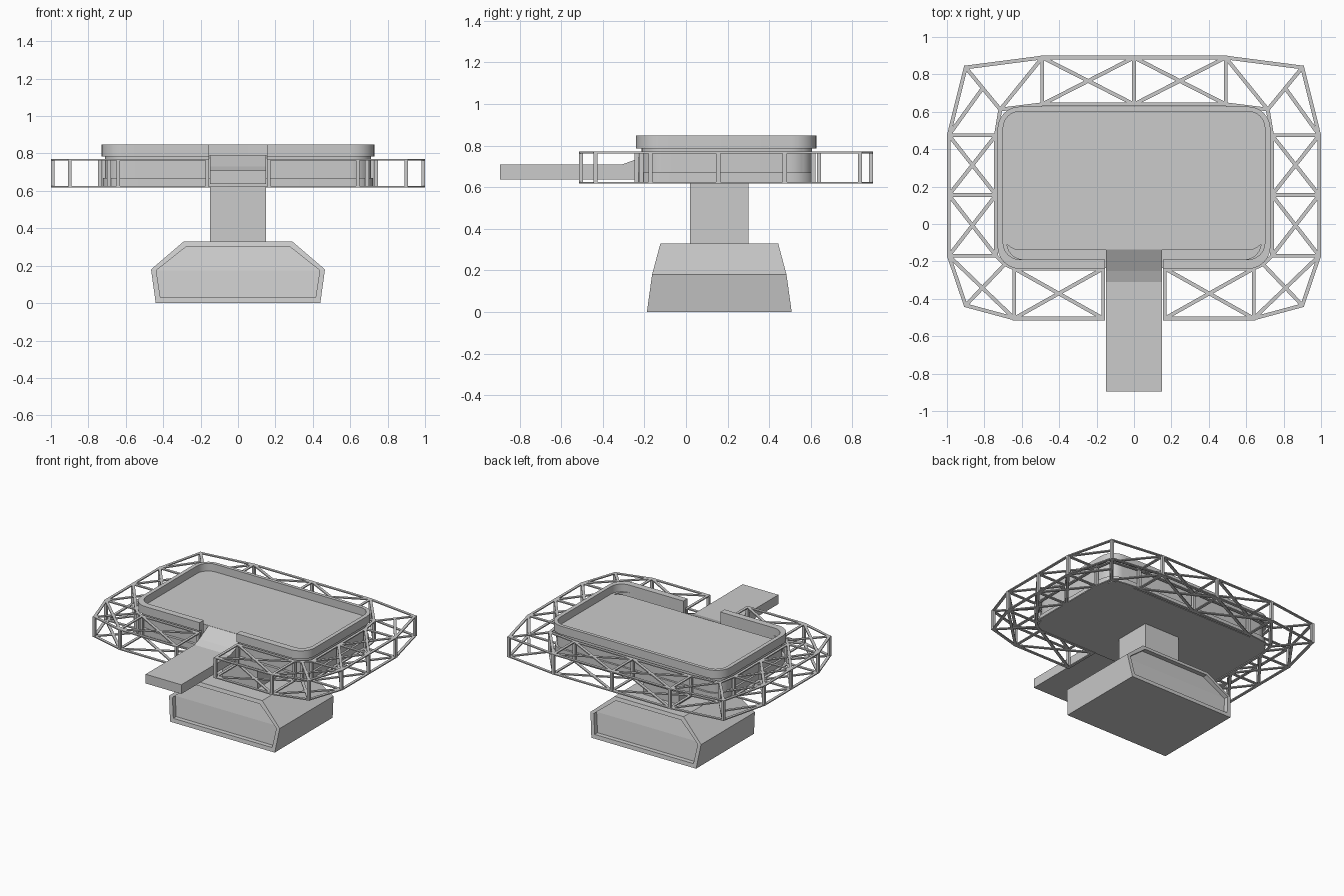
import bpy, bmesh, math
from mathutils import Vector, Matrix

if "Cube" in bpy.data.objects:
    bpy.data.objects.remove(bpy.data.objects["Cube"])


def finish(bm, name, smooth=False):
    bmesh.ops.recalc_face_normals(bm, faces=bm.faces)
    me = bpy.data.meshes.new(name)
    bm.to_mesh(me)
    bm.free()
    ob = bpy.data.objects.new(name, me)
    bpy.context.collection.objects.link(ob)
    if smooth:
        bpy.context.view_layer.objects.active = ob
        ob.select_set(True)
        bpy.ops.object.shade_smooth_by_angle(angle=math.radians(30))
        ob.select_set(False)
    return ob


def box(bm, lo, hi):
    lo, hi = Vector(lo), Vector(hi)
    m = Matrix.Translation((lo + hi) / 2) @ Matrix.Diagonal((*(hi - lo), 1))
    bmesh.ops.create_cube(bm, size=1, matrix=m)


def beam(bm, a, b, w, h):
    """Flat strip between two plan points, a and b at equal height."""
    a, b = Vector(a), Vector(b)
    d = b - a
    m = (Matrix.Translation((a + b) / 2) @ Matrix.Rotation(math.atan2(d.y, d.x), 4, 'Z')
         @ Matrix.Diagonal((d.length, w, h, 1)))
    bmesh.ops.create_cube(bm, size=1, matrix=m)


def outline(hx, y0, y1, r, gap=None, n=6):
    """Rounded rectangle, counter-clockwise from the front middle, optionally open there."""
    pts = [(gap, y0)] if gap else []
    for cx, cy, a0 in ((hx - r, y0 + r, -90), (hx - r, y1 - r, 0),
                       (r - hx, y1 - r, 90), (r - hx, y0 + r, 180)):
        for i in range(n + 1):
            a = math.radians(a0 + 90 * i / n)
            pts.append((cx + r * math.cos(a), cy + r * math.sin(a)))
    return pts + ([(-gap, y0)] if gap else [])


def slab(name, pts, z0, z1):
    bm = bmesh.new()
    f = bm.faces.new([bm.verts.new((x, y, z0)) for x, y in pts])
    r = bmesh.ops.extrude_face_region(bm, geom=[f])
    bm.faces.new([bm.verts.new((x, y, z0)) for x, y in pts]) if f not in bm.faces else None
    bmesh.ops.translate(bm, vec=(0, 0, z1 - z0),
                        verts=[v for v in r['geom'] if isinstance(v, bmesh.types.BMVert)])
    bmesh.ops.remove_doubles(bm, verts=bm.verts, dist=1e-5)
    return finish(bm, name, True)


def open_wall(name, outer, inner, z0, z1):
    bm = bmesh.new()
    rows = [[bm.verts.new((*p, z)) for p in pts]
            for pts, z in ((outer, z0), (outer, z1), (inner, z1), (inner, z0))]
    for k in range(4):
        a, b = rows[k], rows[(k + 1) % 4]
        for i in range(len(a) - 1):
            bm.faces.new((a[i], a[i + 1], b[i + 1], b[i]))
    for i in (0, -1):
        bm.faces.new([r[i] for r in rows])
    return finish(bm, name, True)


# Base block: six-sided profile, tapering in depth, with recessed end panels
prof = [(-.44, 0), (.44, 0), (.465, .18), (.29, .33), (-.29, .33), (-.465, .18)]
panel = [(-.415, .03), (.415, .03), (.437, .175), (.275, .303), (-.275, .303), (-.437, .175)]


def half_depth(z):
    return .348 - z * .139 if z < .18 else .323 - (z - .18) * .267


bm = bmesh.new()
ends = []
for s in (-1, 1):
    rings = [[bm.verts.new((x, .16 + s * (half_depth(z) - d), z)) for x, z in p]
             for p, d in ((prof, 0), (panel, 0), (panel, .035))]
    for a, b in zip(rings, rings[1:]):
        for i in range(6):
            j = (i + 1) % 6
            bm.faces.new((a[i], a[j], b[j], b[i]))
    for q in ((0, 1, 2, 5), (5, 2, 3, 4)):
        bm.faces.new([rings[2][i] for i in q])
    ends.append(rings[0])
for i in range(6):
    j = (i + 1) % 6
    bm.faces.new((ends[0][i], ends[0][j], ends[1][j], ends[1][i]))
finish(bm, "base_block")

# Column
bm = bmesh.new()
box(bm, (-.15, .02, .32), (.15, .3, .63))
finish(bm, "column")

# Platform: bottom plate, recessed wall, deck and raised rim with front opening
slab("bottom_plate", outline(.725, -.235, .62, .12), .62, .67)
open_wall("recessed_wall", outline(.71, -.215, .605, .11, .155),
          outline(.68, -.19, .58, .09, .155), .67, .79)
slab("deck", outline(.70, -.14, .605, .09), .67, .79)
open_wall("deck_rim", outline(.73, -.24, .628, .12, .155),
          outline(.70, -.19, .602, .09, .155), .785, .848)

# Access ramp
bm = bmesh.new()
side = [(-.895, .638), (-.895, .708), (-.31, .708), (-.25, .73), (-.135, .791), (-.135, .638)]
rows = [[bm.verts.new((x, y, z)) for y, z in side] for x in (-.15, .15)]
for r in rows:
    bm.faces.new(r)
for i in range(6):
    j = (i + 1) % 6
    bm.faces.new((rows[0][i], rows[0][j], rows[1][j], rows[1][i]))
finish(bm, "access_ramp")

# Safety lattice: right half listed from back middle round to the ramp
outer = [(0, .89), (.49, .89), (.9, .837), (.99, .475), (.99, .155), (.99, -.17),
         (.9, -.435), (.64, -.505), (.165, -.505)]
inner = [(0, .64), (.49, .64), (.715, .612), (.738, .475), (.738, .155), (.738, -.17),
         (.69, -.215), (.64, -.238), (.165, -.238)]
members = list(zip(outer, outer[1:])) + list(zip(inner, inner[1:])) + list(zip(outer, inner))
for i in (0, 3, 4, 7):
    members += [(outer[i], inner[i + 1]), (inner[i], outer[i + 1])]
members += [((.99, .475), (.81, .725)), (outer[1], inner[2]), (outer[5], outer[7])]
bm = bmesh.new()
for s in (1, -1):
    for a, b in members:
        for z in (.621, .767):
            beam(bm, (s * a[0], a[1], z), (s * b[0], b[1], z), .02, .008)
    for x, y in outer + inner:
        if s > 0 or x > 0:
            box(bm, (s * x - .01, y - .01, .617), (s * x + .01, y + .01, .771))
finish(bm, "safety_lattice")
